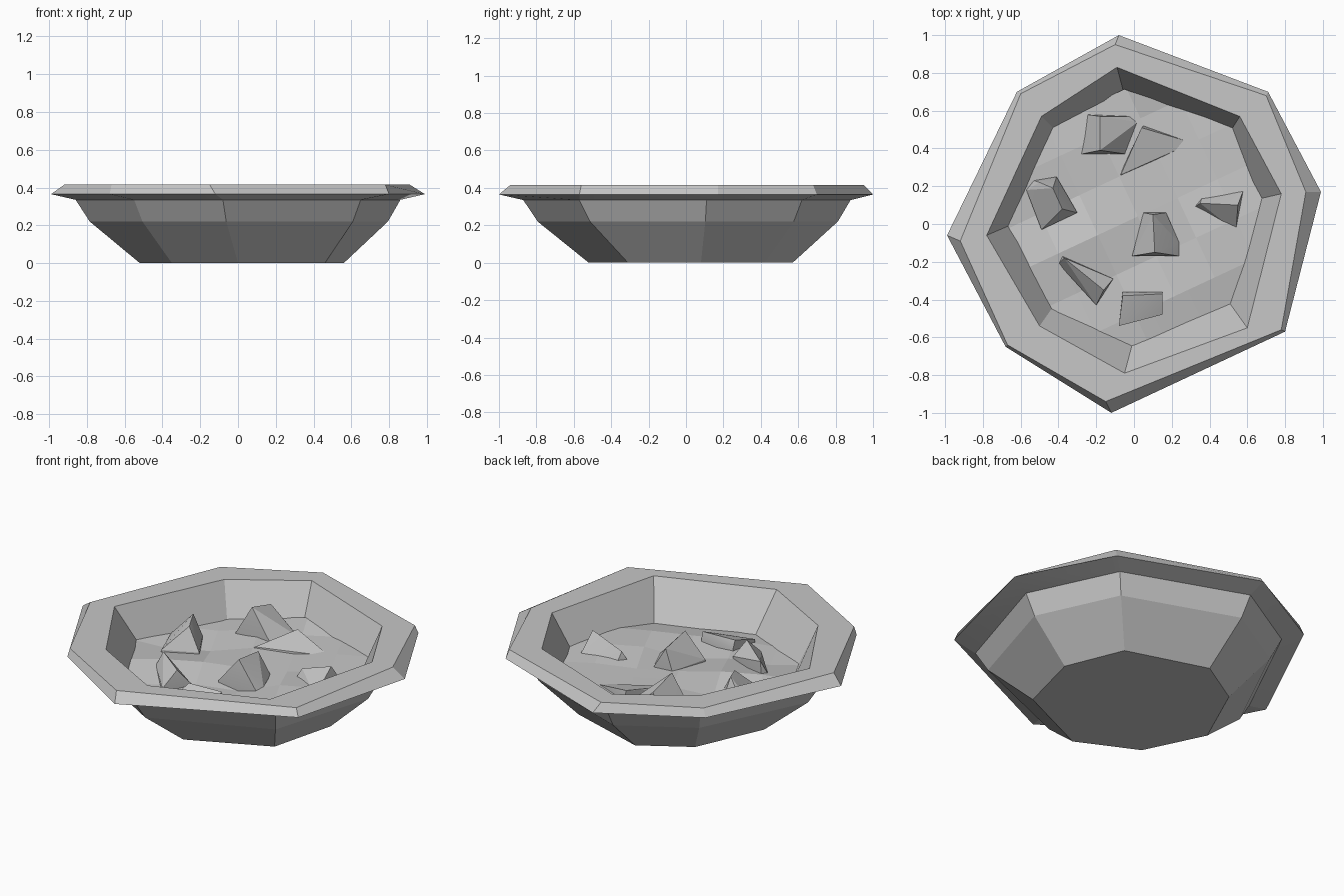
import bpy
import bmesh
import math
import random
from mathutils import Vector, Matrix

cube = bpy.data.objects.get("Cube")
if cube:
    bpy.data.objects.remove(cube, do_unlink=True)

# One stone colour for everything
stone = bpy.data.materials.new("grey_stone")
stone.use_nodes = True
GREY = (0.57, 0.57, 0.57, 1)
stone.diffuse_color = GREY
shader = stone.node_tree.nodes["Principled BSDF"]
shader.inputs["Base Color"].default_value = GREY
shader.inputs["Roughness"].default_value = 0.9


def add_object(name, bm, angle):
    """Turn a bmesh into a named, shaded object."""
    bmesh.ops.recalc_face_normals(bm, faces=bm.faces)
    mesh = bpy.data.meshes.new(name)
    bm.to_mesh(mesh)
    bm.free()
    mesh.materials.append(stone)
    obj = bpy.data.objects.new(name, mesh)
    bpy.context.collection.objects.link(obj)
    bpy.ops.object.select_all(action='DESELECT')
    obj.select_set(True)
    bpy.context.view_layer.objects.active = obj
    bpy.ops.object.shade_smooth_by_angle(angle=math.radians(angle))


def blend(first, second, t):
    return [tuple(Vector(a).lerp(Vector(b), t)) for a, b in zip(first, second)]


# Uneven eight-sided outlines, clockwise from the back corner
outer = [(-.08, 1), (.71, .7), (.99, .17), (.8, -.57),
         (-.12, -1), (-.68, -.65), (-.99, -.06), (-.62, .7)]
crest = [(-.1, .95), (.7, .68), (.91, .17), (.78, -.56),
         (-.15, -.94), (-.67, -.64), (-.92, -.09), (-.6, .69)]
mouth = [(-.09, .83), (.56, .57), (.78, .16), (.6, -.55),
         (-.05, -.79), (-.5, -.54), (-.78, -.06), (-.49, .57)]
basin = [(-.05, .68), (.51, .49), (.65, .13), (.5, -.41),
         (-.01, -.64), (-.43, -.44), (-.64, 0), (-.42, .5)]
shoulder = [(-.09, .88), (.62, .62), (.86, .11), (.65, -.57),
            (-.08, -.87), (-.55, -.58), (-.86, -.05), (-.53, .62)]
foot = [(-.06, .57), (.42, .42), (.56, .08), (.46, -.31),
        (0, -.52), (-.35, -.35), (-.52, 0), (-.34, .4)]

# Bowl: loops lofted from the foot, over the rim and down the inner wall
levels = [(foot, 0), (blend(shoulder, foot, .22), .22), (shoulder, .335),
          (outer, .365), (crest, .415), (mouth, .415), (basin, .18)]
bm = bmesh.new()
loops = [[bm.verts.new((x, y, z)) for x, y in ring] for ring, z in levels]
for low, high in zip(loops, loops[1:]):
    for i in range(len(low)):
        j = (i + 1) % len(low)
        bm.faces.new((low[i], low[j], high[j], high[i]))
bm.faces.new(loops[0])
bm.faces.new(loops[-1])
add_object("bowl", bm, 10)

# Rough floor: a turned grid of flat slabs, higher at the back, trimmed to the wall
random.seed(4)
bm = bmesh.new()
turn = Matrix.Translation((.02, .04, 0)) @ Matrix.Rotation(math.radians(25), 4, 'Z')
bmesh.ops.create_grid(bm, x_segments=8, y_segments=8, size=.93, matrix=turn)
for v in bm.verts:
    v.co.z = random.uniform(.19, .25) + .03 * v.co.y
edge = [Vector((x, y, 0)) * 1.05 for x, y in basin]
for a, b in zip(edge, edge[1:] + edge[:1]):
    side = b - a
    bmesh.ops.bisect_plane(bm, geom=bm.verts[:] + bm.edges[:] + bm.faces[:],
                           plane_co=a, plane_no=(-side.y, side.x, 0),
                           clear_outer=True)
add_object("rough_floor", bm, 2)


def chunk(name, base, ridge):
    """Broken stone: the hull of a sunken base outline and a raised ridge."""
    bm = bmesh.new()
    for x, y in base:
        for z in (.18, .22):
            bm.verts.new((x, y, z))
    for point in ridge:
        bm.verts.new(point)
    hull = bmesh.ops.convex_hull(bm, input=bm.verts)
    loose = set(hull["geom_interior"] + hull["geom_unused"])
    bmesh.ops.delete(bm, geom=[g for g in loose if isinstance(g, bmesh.types.BMVert)],
                     context='VERTS')
    add_object(name, bm, 15)


# Stones scattered over the floor
chunk("back_stone",
      [(-.28, .37), (-.04, .37), (.02, .54), (-.02, .57), (-.25, .58)],
      [(-.18, .39, .4), (-.18, .57, .35)])
chunk("right_stone",
      [(-.57, .18), (-.53, .23), (-.41, .25), (-.3, .06), (-.49, -.03)],
      [(-.5, .22, .29), (-.43, .19, .37), (-.38, .08, .35)])
chunk("left_stone",
      [(.32, .09), (.36, .14), (.58, .18), (.54, -.04)],
      [(.35, .11, .28), (.55, .1, .35)])
chunk("middle_stone",
      [(-.01, -.17), (.05, .06), (.17, .06), (.24, -.1), (.24, -.17)],
      [(.1, .05, .34), (.11, -.15, .37)])
chunk("front_right_stone",
      [(-.4, -.21), (-.38, -.17), (-.11, -.29), (-.2, -.43)],
      [(-.37, -.18, .3), (-.16, -.35, .31)])
chunk("front_stone",
      [(-.08, -.54), (-.06, -.36), (.15, -.36), (.15, -.48)],
      [(-.06, -.38, .27), (.15, -.37, .27)])
chunk("sloping_slab",
      [(.05, .52), (.31, .43), (-.08, .25)],
      [(.04, .51, .28), (-.07, .26, .24)])
